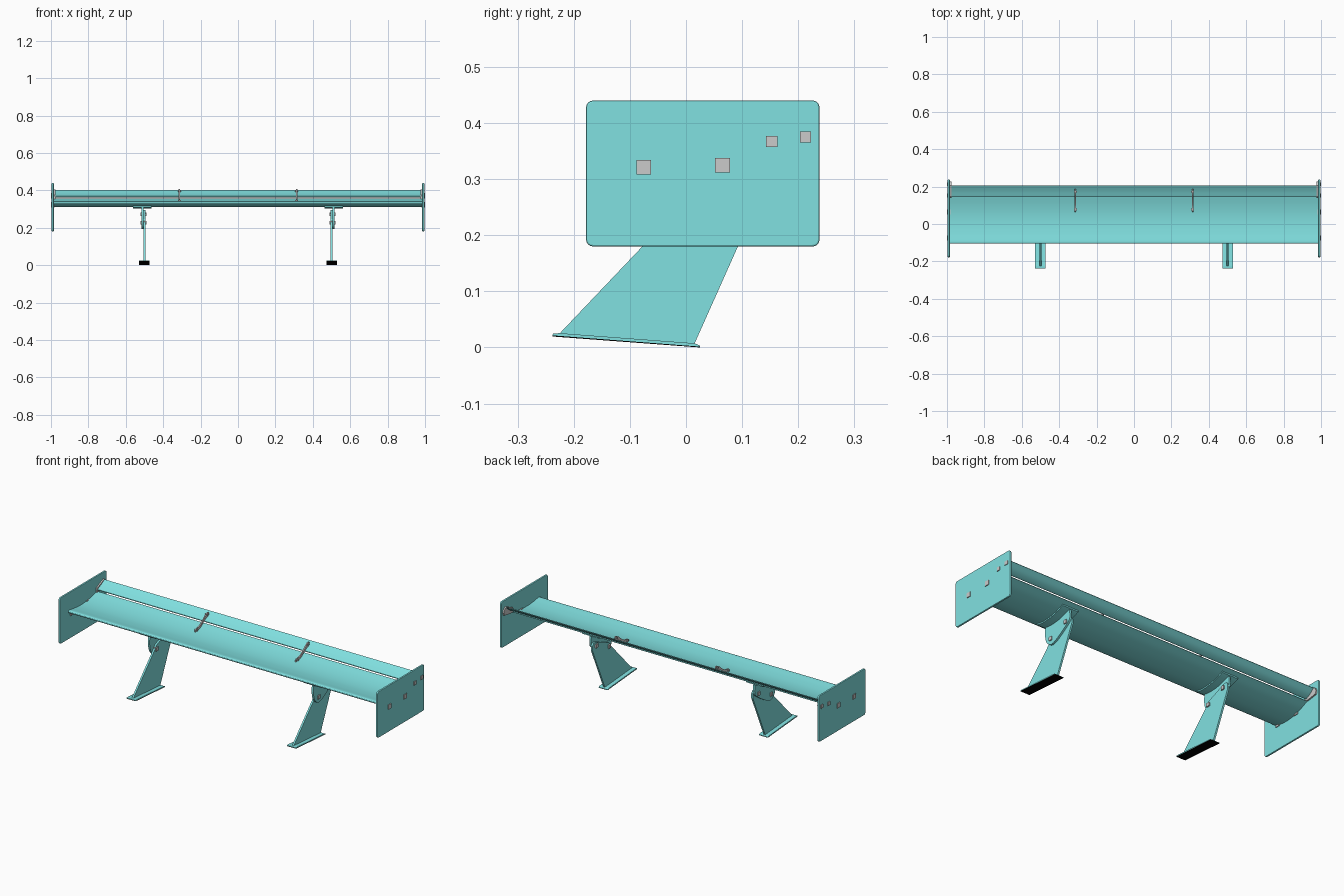
import bpy, bmesh, math
from mathutils import Vector

if "Cube" in bpy.data.objects:
    bpy.data.objects.remove(bpy.data.objects["Cube"])


def material(name, rgb):
    m = bpy.data.materials.new(name)
    m.diffuse_color = (*rgb, 1)
    m.use_nodes = True
    m.node_tree.nodes["Principled BSDF"].inputs["Base Color"].default_value = m.diffuse_color
    return m


TEAL = material("teal_paint", (0.22, 0.75, 0.75))
BLACK = material("black_pad", (0.0, 0.0, 0.0))


def prism(name, pts, x0, x1, mat=None, mirror=True, bevel=0, smooth=False):
    """Extrude a (y, z) outline along x, optionally mirrored to the other side."""
    bm = bmesh.new()
    a = [bm.verts.new((x0, y, z)) for y, z in pts]
    b = [bm.verts.new((x1, y, z)) for y, z in pts]
    bm.faces.new(a)
    bm.faces.new(b[::-1])
    n = len(pts)
    for i in range(n):
        j = (i + 1) % n
        bm.faces.new((a[i], b[i], b[j], a[j]))
    bmesh.ops.recalc_face_normals(bm, faces=bm.faces)
    me = bpy.data.meshes.new(name)
    bm.to_mesh(me)
    bm.free()
    ob = bpy.data.objects.new(name, me)
    bpy.context.collection.objects.link(ob)
    if mat:
        me.materials.append(mat)
    if smooth:
        bpy.ops.object.select_all(action='DESELECT')
        ob.select_set(True)
        bpy.context.view_layer.objects.active = ob
        bpy.ops.object.shade_smooth_by_angle(angle=math.radians(35))
    if bevel:
        mod = ob.modifiers.new("edge", 'BEVEL')
        mod.width, mod.segments, mod.limit_method = bevel, 2, 'ANGLE'
        mod.angle_limit = math.radians(50)
    if mirror:
        ob.modifiers.new("other_side", 'MIRROR')
    return ob


def spline(pts, steps=5):
    """Catmull-Rom curve through the points."""
    p = [Vector(q) for q in pts]
    p = [2 * p[0] - p[1]] + p + [2 * p[-1] - p[-2]]
    out = []
    for i in range(1, len(p) - 2):
        for k in range(steps):
            t = k / steps
            out.append(0.5 * (2 * p[i] + (p[i + 1] - p[i - 1]) * t
                       + (2 * p[i - 1] - 5 * p[i] + 4 * p[i + 1] - p[i + 2]) * t * t
                       + (3 * p[i] - p[i - 1] - 3 * p[i + 1] + p[i + 2]) * t ** 3))
    return [tuple(v) for v in out] + [tuple(p[-2])]


def rounded_rect(y0, y1, z0, z1, r, n=4):
    pts = []
    corners = [(y1 - r, z1 - r), (y0 + r, z1 - r), (y0 + r, z0 + r), (y1 - r, z0 + r)]
    for c, (y, z) in enumerate(corners):
        for k in range(n + 1):
            a = math.pi / 2 * (c + k / n)
            pts.append((y + r * math.cos(a), z + r * math.sin(a)))
    return pts


def bolt(name, y, z, size, x0, x1):
    h = size / 2
    prism(name, [(y - h, z - h), (y + h, z - h), (y + h, z + h), (y - h, z + h)], x0, x1)


# main wing: cambered aerofoil, concave on top
wing = spline([(0.15, 0.355), (0.1, 0.342), (0.05, 0.334), (0, 0.332), (-0.05, 0.336),
               (-0.09, 0.342), (-0.102, 0.341), (-0.105, 0.336), (-0.1, 0.328),
               (-0.08, 0.319), (-0.04, 0.311), (0, 0.31), (0.05, 0.316), (0.1, 0.331),
               (0.15, 0.353)])
prism("main_wing", wing, -0.985, 0.985, TEAL, mirror=False, smooth=True)

# rear flap
flap = spline([(0.207, 0.402), (0.175, 0.384), (0.15, 0.373), (0.144, 0.369),
               (0.146, 0.364), (0.155, 0.364), (0.18, 0.377), (0.207, 0.400)], 4)
prism("rear_flap", flap, -0.985, 0.985, TEAL, mirror=False, smooth=True)

# end plates with their bolts
prism("end_plate", rounded_rect(-0.178, 0.238, 0.18, 0.44, 0.012), 0.985, 0.996,
      TEAL, bevel=0.003)
for i, (y, z, s) in enumerate([(-0.075, 0.321, 0.026), (0.065, 0.325, 0.026),
                               (0.153, 0.367, 0.02), (0.213, 0.375, 0.02)]):
    bolt(f"end_plate_bolt_{i + 1}", y, z, s, 0.98, 1.0)

# adjuster tabs at the flap ends
prism("flap_end_tab", [(0.14, 0.353), (0.165, 0.352), (0.222, 0.361), (0.227, 0.378),
                       (0.22, 0.393), (0.206, 0.405), (0.15, 0.38), (0.14, 0.37)],
      0.977, 0.985)

# curved links between wing and flap
link = spline([(0.064, 0.334), (0.066, 0.347), (0.08, 0.353), (0.1, 0.356), (0.13, 0.374),
               (0.155, 0.395), (0.178, 0.406), (0.186, 0.398), (0.182, 0.388),
               (0.16, 0.378), (0.135, 0.362), (0.11, 0.346), (0.085, 0.334)], 3)
prism("flap_link", link, 0.311, 0.317)
bolt("flap_link_bolt_front", 0.078, 0.343, 0.009, 0.306, 0.322)
bolt("flap_link_bolt_rear", 0.172, 0.396, 0.009, 0.306, 0.322)

# swept stands
prism("stand", [(-0.228, 0.022), (0.014, 0.004), (0.126, 0.255), (0.126, 0.28),
                (0.115, 0.294), (0.098, 0.294), (-0.02, 0.246), (-0.034, 0.226)],
      0.495, 0.505, TEAL)

# mounting brackets: rounded tab beside the stand, and a pad against the wing
tab = spline([(-0.062, 0.313), (-0.066, 0.27), (-0.055, 0.222), (-0.03, 0.197),
              (0.0, 0.196), (0.05, 0.222), (0.108, 0.262), (0.124, 0.285),
              (0.122, 0.33)], 3)
prism("bracket_tab", tab, 0.505, 0.516, TEAL)
upper = [(-0.07, 0.318), (-0.04, 0.313), (0, 0.312), (0.05, 0.318), (0.1, 0.333),
         (0.125, 0.343)]
lower = [(y, z - 0.009) for y, z in upper]
prism("bracket_pad", spline(upper, 3) + spline(lower, 3)[::-1], 0.462, 0.562, TEAL,
      smooth=True)
bolt("bracket_bolt_rear", 0.092, 0.272, 0.02, 0.488, 0.522)
bolt("bracket_bolt_front", -0.02, 0.226, 0.02, 0.488, 0.522)

# sloping feet with black pads underneath
prism("foot", [(-0.238, 0.0215), (0.025, 0.0015), (0.024, 0.004), (0.014, 0.0075),
               (-0.226, 0.0255), (-0.237, 0.0245)], 0.472, 0.528, TEAL)
prism("foot_pad", [(-0.238, 0.0195), (0.025, 0.0), (0.025, 0.0015), (-0.238, 0.0215)],
      0.472, 0.528, BLACK)
